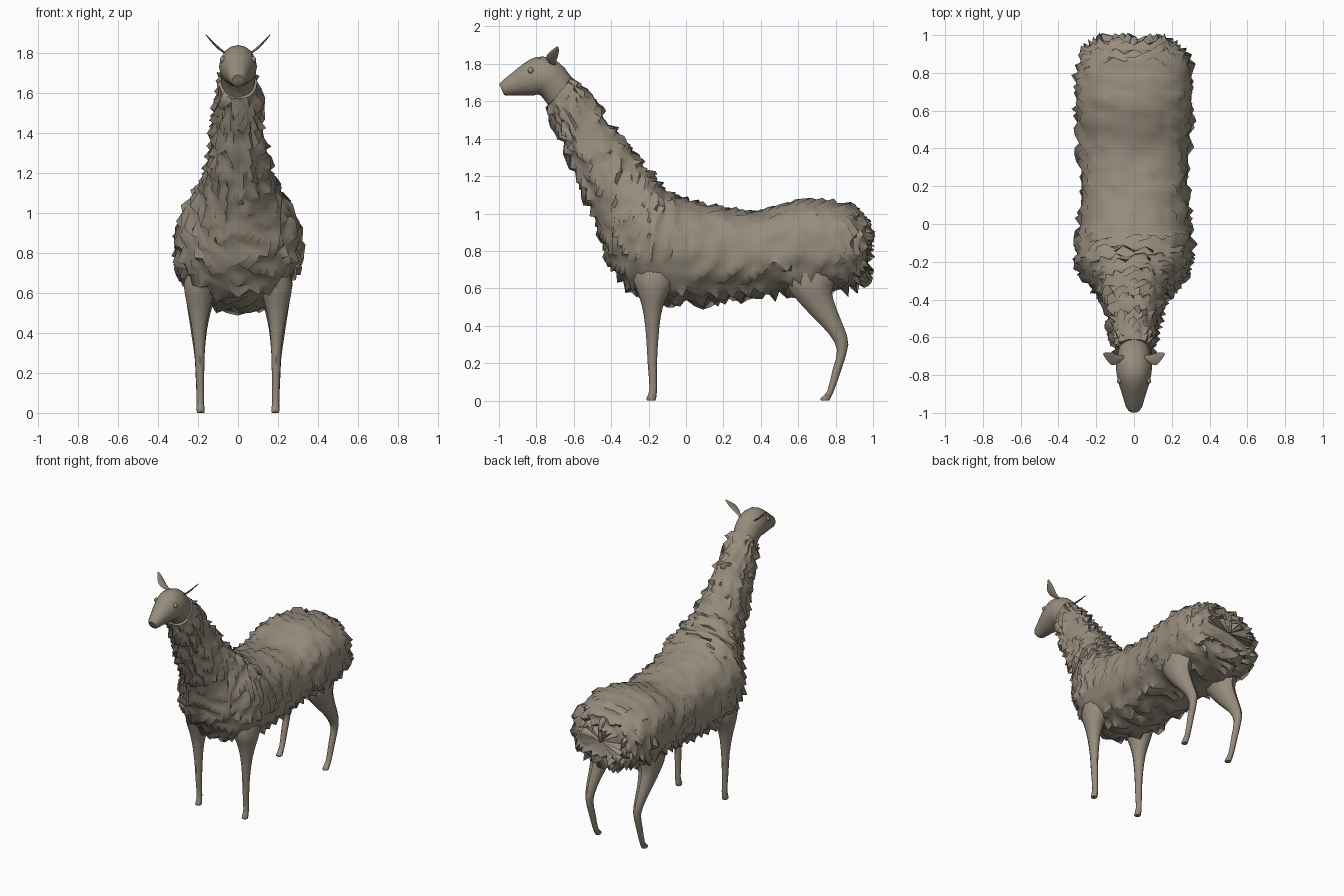
import bpy, bmesh, math, random
from mathutils import Vector

if "Cube" in bpy.data.objects:
    bpy.data.objects.remove(bpy.data.objects["Cube"])

random.seed(4)
wool = bpy.data.materials.new("wool grey brown")
wool.diffuse_color = (0.31, 0.265, 0.205, 1)
wool.use_nodes = True
wool.node_tree.nodes["Principled BSDF"].inputs["Base Color"].default_value = wool.diffuse_color


def finish(bm, name, angle=40):
    bmesh.ops.recalc_face_normals(bm, faces=bm.faces[:])
    mesh = bpy.data.meshes.new(name)
    bm.to_mesh(mesh)
    bm.free()
    mesh.materials.append(wool)
    ob = bpy.data.objects.new(name, mesh)
    bpy.context.collection.objects.link(ob)
    bpy.ops.object.select_all(action='DESELECT')
    ob.select_set(True)
    bpy.context.view_layer.objects.active = ob
    bpy.ops.object.shade_smooth_by_angle(angle=math.radians(angle))
    return ob


def smooth_path(secs, steps):
    """Catmull-Rom interpolation of section tuples."""
    out = []
    for i in range(len(secs) - 1):
        a, b = secs[max(i - 1, 0)], secs[i]
        c, d = secs[i + 1], secs[min(i + 2, len(secs) - 1)]
        for s in range(steps):
            t = s / steps
            out.append([0.5 * (2 * q + (r - p) * t + (2 * p - 5 * q + 4 * r - w) * t * t
                               + (3 * q - p - 3 * r + w) * t ** 3)
                        for p, q, r, w in zip(a, b, c, d)])
    out.append(list(secs[-1]))
    return out


def loft(name, secs, sides=12, steps=2, power=1.0, side=1, tufts=False, angle=40):
    """Section = y,z of one edge, y,z of opposite edge, half width, centre x."""
    bm = bmesh.new()
    rings = []
    for y1, z1, y2, z2, hw, cx in smooth_path(secs, steps):
        ring = []
        for k in range(sides):
            a = 2 * math.pi * k / sides
            c, s = math.cos(a), math.sin(a)
            c = math.copysign(abs(c) ** power, c)
            s = math.copysign(abs(s) ** power, s)
            ring.append(bm.verts.new((side * (cx + hw * s),
                                      (y1 + y2) / 2 + (y1 - y2) / 2 * c,
                                      (z1 + z2) / 2 + (z1 - z2) / 2 * c)))
        rings.append(ring)
    for r0, r1 in zip(rings, rings[1:]):
        for k in range(sides):
            n = (k + 1) % sides
            bm.faces.new((r0[k], r0[n], r1[n], r1[k]))
    # close both ends with a fan
    for ring in (rings[0], rings[-1]):
        mid = bm.verts.new(sum((v.co for v in ring), Vector()) / sides)
        for k in range(sides):
            bm.faces.new((ring[k], ring[(k + 1) % sides], mid))
    bmesh.ops.recalc_face_normals(bm, faces=bm.faces[:])
    if tufts:
        # pull scattered vertices out into drooping tufts of wool
        bm.normal_update()
        moves = []
        for j, ring in enumerate(rings):
            for k, v in enumerate(ring):
                if (j + k) % 2 == 0 and random.random() < 0.42:
                    h = random.uniform(0.018, 0.038)
                    moves.append((v, v.normal * h + Vector((0, 0.25, -0.45)) * h))
                else:
                    moves.append((v, v.normal * random.uniform(-0.006, 0.005)))
        for v, d in moves:
            v.co += d
    return finish(bm, name, angle)


# woolly body and neck, from rump to throat
body = [
    (.972, .90, .968, .72, .17, 0), (.945, .98, .94, .65, .235, 0),
    (.86, 1.045, .85, .60, .285, 0), (.72, 1.07, .72, .585, .305, 0),
    (.58, 1.06, .56, .585, .30, 0), (.40, 1.01, .40, .575, .285, 0),
    (.22, 1.025, .20, .555, .28, 0), (.05, 1.06, 0, .535, .285, 0),
    (-.08, 1.10, -.17, .555, .30, 0), (-.15, 1.16, -.31, .62, .29, 0),
    (-.20, 1.22, -.40, .74, .235, 0), (-.26, 1.29, -.45, .88, .18, 0),
    (-.34, 1.39, -.51, 1.04, .15, 0), (-.43, 1.50, -.59, 1.22, .13, 0),
    (-.515, 1.61, -.67, 1.42, .11, 0), (-.61, 1.73, -.74, 1.57, .093, 0),
]
loft("woolly_body_and_neck", body, sides=42, steps=5, power=0.87, tufts=True, angle=50)

# smooth head
head = [
    (-.58, 1.68, -.71, 1.54, .08, 0), (-.65, 1.78, -.775, 1.63, .09, 0),
    (-.72, 1.828, -.81, 1.632, .095, 0), (-.80, 1.838, -.85, 1.63, .086, 0),
    (-.87, 1.80, -.89, 1.63, .07, 0), (-.93, 1.752, -.93, 1.63, .054, 0),
    (-.98, 1.712, -.96, 1.63, .042, 0), (-.999, 1.69, -.972, 1.635, .028, 0),
]
loft("head", head, sides=16, steps=2)

front_leg = [
    (-.205, .0, -.165, .0, .018, .187), (-.212, .012, -.16, .012, .021, .187),
    (-.195, .06, -.155, .06, .019, .188), (-.205, .20, -.155, .20, .022, .19),
    (-.212, .33, -.148, .33, .028, .192), (-.225, .45, -.135, .45, .042, .195),
    (-.245, .54, -.11, .54, .062, .195), (-.28, .64, -.06, .64, .085, .19),
    (-.27, .74, -.05, .74, .08, .17),
]
hind_leg = [
    (.725, .0, .765, .0, .018, .187), (.718, .012, .772, .012, .021, .187),
    (.755, .05, .792, .055, .019, .188), (.785, .17, .832, .17, .022, .19),
    (.808, .27, .868, .30, .026, .192), (.765, .355, .845, .39, .036, .195),
    (.685, .44, .805, .49, .05, .195), (.60, .53, .78, .58, .07, .19),
    (.54, .62, .80, .66, .09, .18), (.55, .74, .78, .76, .08, .17),
]
ear = [
    (-.715, 1.795, -.695, 1.795, .007, .06), (-.742, 1.815, -.692, 1.82, .009, .09),
    (-.745, 1.845, -.682, 1.85, .007, .122), (-.715, 1.875, -.68, 1.878, .005, .148),
    (-.692, 1.892, -.684, 1.892, .002, .162),
]
for side, label in ((1, "left"), (-1, "right")):
    loft("front_leg_" + label, front_leg, sides=10, side=side)
    loft("hind_leg_" + label, hind_leg, sides=10, side=side)
    loft("ear_" + label, ear, sides=8, side=side)
    # eye
    bm = bmesh.new()
    bmesh.ops.create_uvsphere(bm, u_segments=10, v_segments=8, radius=.016)
    bmesh.ops.translate(bm, verts=bm.verts[:], vec=(side * .076, -.83, 1.765))
    finish(bm, "eye_" + label)

# short tail hanging on the rump
tail = [
    (.95, .98, .93, .97, .02, 0), (.985, .95, .955, .94, .022, 0),
    (.995, .88, .965, .88, .018, 0), (.995, .81, .975, .81, .008, 0),
]
loft("tail", tail, sides=8)
